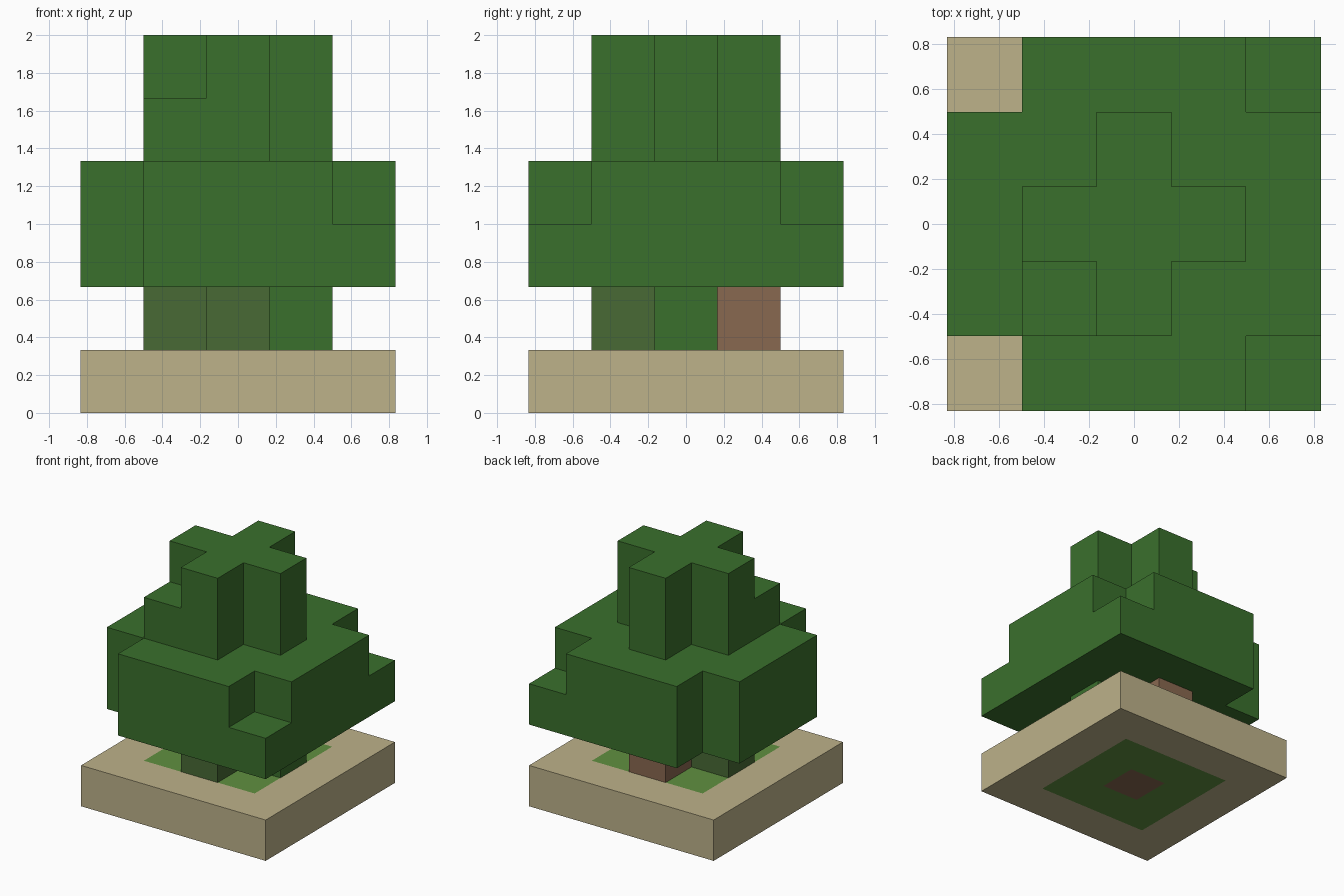
import bpy, bmesh
from itertools import product
from mathutils import Vector

if "Cube" in bpy.data.objects:
    bpy.data.objects.remove(bpy.data.objects["Cube"])

U = 1 / 3  # edge length of one block


def material(name, r, g, b):
    """Flat material from an sRGB colour in 0-255."""
    lin = [((c / 255 + 0.055) / 1.055) ** 2.4 for c in (r, g, b)] + [1]
    m = bpy.data.materials.new(name)
    m.use_nodes = True
    m.diffuse_color = lin
    m.node_tree.nodes["Principled BSDF"].inputs["Base Color"].default_value = lin
    return m


def blocks(name, cells, mat):
    """Closed mesh around a set of grid cells (x, y, layer), flat areas merged."""
    bm = bmesh.new()
    for cell in cells:
        centre = Vector(cell) + Vector((0, 0, 0.5))
        for axis, sign in product(range(3), (-1, 1)):
            n = Vector((0, 0, 0))
            n[axis] = sign
            if tuple(int(c) for c in Vector(cell) + n) in cells:
                continue
            a = Vector((0, 0, 0))
            a[(axis + 1) % 3] = 1
            b = n.cross(a)
            corners = [a + b, b - a, -a - b, a - b]
            bm.faces.new([bm.verts.new((centre + (n + c) / 2) * U) for c in corners])
    bmesh.ops.remove_doubles(bm, verts=bm.verts, dist=0.001)
    bmesh.ops.dissolve_limit(bm, angle_limit=0.01, verts=bm.verts, edges=bm.edges)
    bmesh.ops.recalc_face_normals(bm, faces=bm.faces)
    me = bpy.data.meshes.new(name)
    bm.to_mesh(me)
    bm.free()
    me.materials.append(mat)
    bpy.context.collection.objects.link(bpy.data.objects.new(name, me))


def square(r, *layers):
    return {(x, y, z) for x in range(-r, r + 1) for y in range(-r, r + 1) for z in layers}


sand = material("sand", 189, 178, 138)
grass = material("grass green", 96, 144, 64)
leaf = material("leaf green", 58, 112, 44)
moss = material("moss green", 72, 106, 53)
bark = material("bark brown", 137, 104, 80)

# Square base: sand border, grass bed, trunk core through the middle
trunk = {(0, 0, 0), (0, 0, 1)}
blocks("sand_border", square(2, 0) - square(1, 0), sand)
blocks("grass_bed", square(1, 0) - trunk, grass)
blocks("trunk", trunk, bark)

# Four blocks leaning on the trunk
blocks("back_root", {(0, 1, 1)}, bark)
blocks("front_moss", {(0, -1, 1)}, moss)
blocks("right_moss", {(-1, 0, 1)}, moss)
blocks("left_shrub", {(1, 0, 1)}, leaf)

# Wide crown: right corners cut away, left corners only half height
crown_cuts = {(x, y, z) for x in (-2, 2) for y in (-2, 2) for z in (2, 3)
              if x < 0 or z == 3}
blocks("crown", square(2, 2, 3) - crown_cuts, leaf)

# Cross-shaped treetop with one low corner block
cross = {c for c in square(1, 4, 5) if c[0] * c[1] == 0}
blocks("treetop", cross | {(-1, -1, 4)}, leaf)
